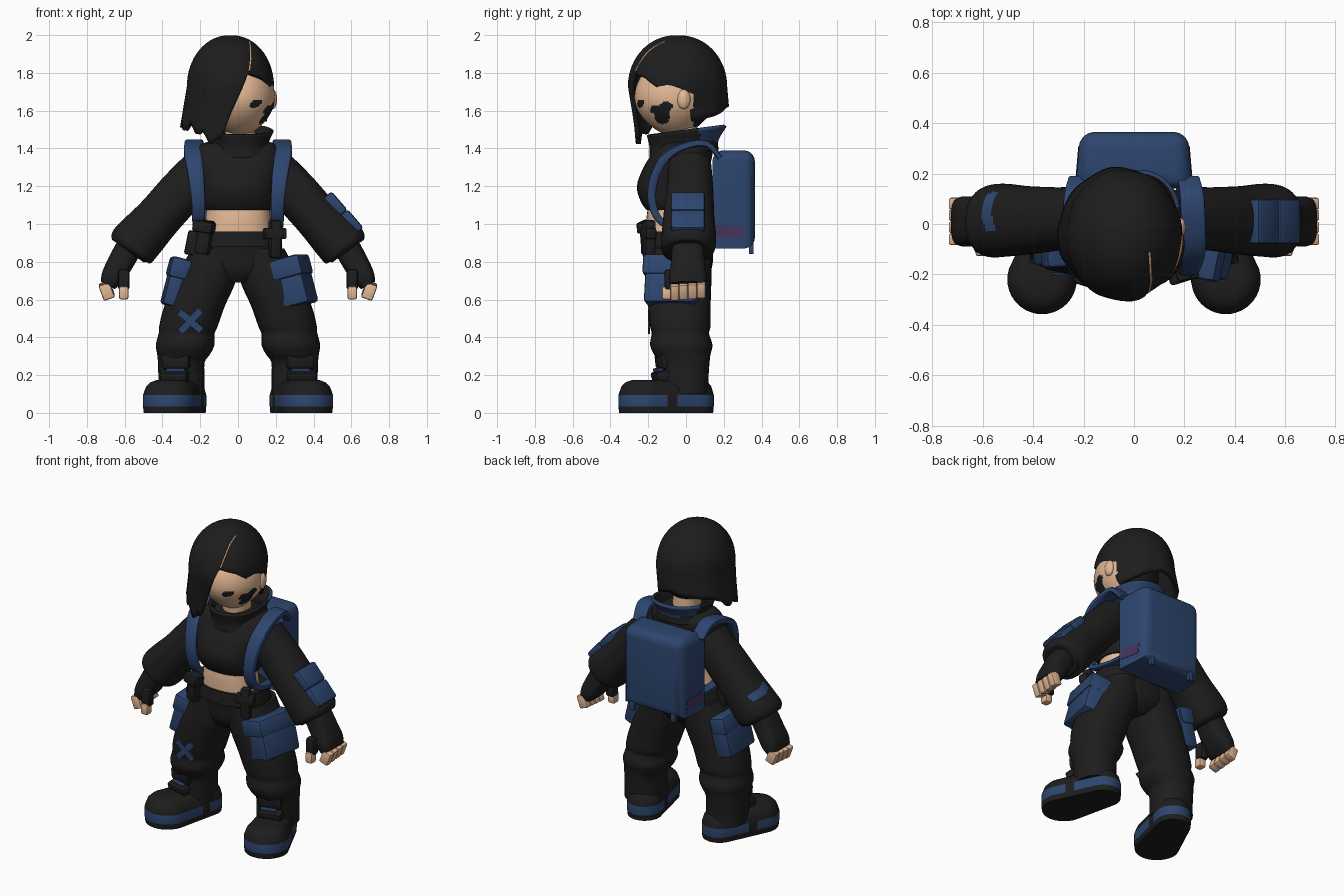
import bpy, bmesh, math
from mathutils import Vector
from math import sin, cos, pi, radians

if "Cube" in bpy.data.objects:
    bpy.data.objects.remove(bpy.data.objects["Cube"])


def material(name, rgb):
    m = bpy.data.materials.new(name)
    m.diffuse_color = (*rgb, 1)
    m.use_nodes = True
    m.node_tree.nodes["Principled BSDF"].inputs["Base Color"].default_value = m.diffuse_color
    return m


BLACK = material("black cloth", (0.0125, 0.0125, 0.0125))
BLUE = material("navy blue", (0.026, 0.06, 0.158))
SKIN = material("skin", (0.77, 0.48, 0.3))
PURPLE = material("dark purple", (0.06, 0.035, 0.11))


def finish(bm, name, mats, rule=None, angle=40):
    """Turn a bmesh into a shaded object; rule(face centre) picks the material slot."""
    bmesh.ops.recalc_face_normals(bm, faces=bm.faces)
    if rule:
        for f in bm.faces:
            f.material_index = int(rule(f.calc_center_median()))
    me = bpy.data.meshes.new(name)
    bm.to_mesh(me)
    bm.free()
    for m in mats:
        me.materials.append(m)
    ob = bpy.data.objects.new(name, me)
    bpy.context.collection.objects.link(ob)
    bpy.ops.object.select_all(action='DESELECT')
    ob.select_set(True)
    bpy.context.view_layer.objects.active = ob
    bpy.ops.object.shade_smooth_by_angle(angle=radians(angle))
    return ob


def skin_rings(bm, rings, caps=True):
    """Bridge closed rings of points with quads."""
    rows = [[bm.verts.new(p) for p in r] for r in rings]
    n = len(rows[0])
    for a, b in zip(rows, rows[1:]):
        for i in range(n):
            bm.faces.new((a[i], a[(i + 1) % n], b[(i + 1) % n], b[i]))
    if caps:
        bm.faces.new(rows[0])
        bm.faces.new(rows[-1])


def spline(pts, sub):
    out = []
    for i in range(len(pts) - 1):
        a, b, c, d = (pts[max(0, min(len(pts) - 1, i + k))] for k in (-1, 0, 1, 2))
        for s in range(sub):
            t = s / sub
            out.append([0.5 * (2 * q + (r - p) * t + (2 * p - 5 * q + 4 * r - w) * t * t
                               + (3 * q - p - 3 * r + w) * t ** 3) for p, q, r, w in zip(a, b, c, d)])
    return out + [list(pts[-1])]


def tube(name, pts, mats, side=None, n=32, sub=4, p=2.3, caps=True, rule=None, sx=1, warp=None):
    """Loft through (x, y, z, ru, rv); rings lie flat unless a side axis is given."""
    path = spline([(q[0] * sx, *q[1:]) for q in pts], sub)
    rings = []
    for i, q in enumerate(path):
        c, u, v = Vector(q[:3]), Vector((1, 0, 0)), Vector((0, 1, 0))
        if side:
            t = Vector(path[min(i + 1, len(path) - 1)][:3]) - Vector(path[max(i - 1, 0)][:3])
            u = Vector(side)
            v = t.cross(u).normalized()
        ring = []
        for k in range(n):
            a = 2 * pi * k / n
            ca, sa = cos(a), sin(a)
            w = c + u * q[3] * math.copysign(abs(ca) ** (2 / p), ca) + v * q[4] * math.copysign(abs(sa) ** (2 / p), sa)
            ring.append(warp(w) if warp else w)
        rings.append(ring)
    bm = bmesh.new()
    skin_rings(bm, rings, caps)
    return finish(bm, name, mats, rule)


def box(name, loc, size, mat, rot=(0, 0, 0), bevel=0.012, seg=2):
    bm = bmesh.new()
    bmesh.ops.create_cube(bm, size=1)
    bmesh.ops.scale(bm, vec=size, verts=bm.verts)
    if bevel:
        bmesh.ops.bevel(bm, geom=bm.edges[:], offset=bevel, segments=seg, affect='EDGES', profile=0.5)
    ob = finish(bm, name, [mat])
    ob.location, ob.rotation_euler = loc, rot
    return ob


def thicken(ob, t, shift=0):
    m = ob.modifiers.new("thickness", 'SOLIDIFY')
    m.thickness, m.offset, m.material_offset, m.material_offset_rim = t, -1, shift, shift


# Head: sphere narrowed toward the chin, with painted eyes, cheek patch and dark scalp
def face_paint(c):
    eye = any(((c.x - x) / 0.034) ** 2 + ((c.z - 1.637 - 0.25 * (c.x - x)) / 0.019) ** 2 < 1
              for x in (0.095, -0.07)) and c.y < -0.1
    blots = ((-0.125, 1.575, 0.042, 0.045), (-0.105, 1.622, 0.034, 0.026), (-0.16, 1.605, 0.03, 0.024))
    patch = c.x > 0.08 and any(((c.y - y) / a) ** 2 + ((c.z - z) / b) ** 2 < 1 for y, z, a, b in blots)
    return eye or patch or c.y > 0.04


bm = bmesh.new()
bmesh.ops.create_uvsphere(bm, u_segments=128, v_segments=90, radius=1)
for v in bm.verts:
    k = 1 - 0.22 * max(0, -v.co.z) ** 2
    v.co = (0.01 + 0.185 * k * v.co.x, -0.06 + 0.212 * k * v.co.y, 1.67 + 0.205 * v.co.z)
finish(bm, "head", [SKIN, BLACK], face_paint)
tube("neck", [(0.01, -0.02, 1.38, 0.08, 0.09), (0.01, -0.03, 1.53, 0.08, 0.09)], [SKIN])
bm = bmesh.new()
bmesh.ops.create_uvsphere(bm, u_segments=16, v_segments=10, radius=1)
bmesh.ops.scale(bm, vec=(0.022, 0.036, 0.052), verts=bm.verts)
finish(bm, "ear", [SKIN]).location = (0.185, -0.012, 1.66)

# Hair: draped shell whose hem height depends on the angle around the head
HEM = [(0, 1.70), (14, 1.63), (20, 1.54), (50, 1.57), (90, 1.63), (150, 1.59), (180, 1.52), (215, 1.51),
       (240, 1.44), (256, 1.45), (276, 1.63), (295, 1.8), (320, 1.77), (340, 1.71), (360, 1.70)]


def hem(d):
    for (a, za), (b, zb) in zip(HEM, HEM[1:]):
        if a <= d <= b:
            z = za + (zb - za) * (d - a) / (b - a)
            return z + (0.02 * sin(radians(d * 16)) if 165 < d < 250 else 0)


def hair_point(d, z):
    a = radians(d)
    k = max(0, (1.73 - z) / 0.23)
    r = math.sqrt(max(0, 1 - ((z - 1.73) / 0.27) ** 2)) ** 0.95 if z > 1.73 else 1
    r *= 1 - 0.17 * k * cos(a) - 0.14 * k * max(0, -sin(a)) + 0.06 * k * max(0, sin(a))
    r *= 1 + 0.012 * sin(radians(d * 8)) * min(1, max(0, (1.95 - z) * 4))
    return Vector((-0.04 + 0.23 * r * cos(a), -0.045 + 0.262 * r * sin(a), z))


bm = bmesh.new()
STEPS, COLS = 20, 120
skin_rings(bm, [[hair_point(360 * i / COLS, 1.999 - (1.999 - hem(360 * i / COLS)) * (j / STEPS) ** 1.5)
                 for i in range(COLS)] for j in range(STEPS + 1)], caps=False)
bmesh.ops.contextual_create(bm, geom=[e for e in bm.edges if e.is_boundary and
                                      all(v.co.z > 1.99 for v in e.verts)])
thicken(finish(bm, "hair", [BLACK], angle=60), 0.025)
part = [(*hair_point(d, z), 0.005, 0.005) for d, z in ((297, 1.81), (304, 1.88), (312, 1.93), (330, 1.965))]
tube("hair_parting", part, [SKIN], side=(1, 0, 0), n=8)

# Torso, waist, belt and hips
tube("cropped_top", [(0, -0.07, 1.075, 0.18, 0.14), (0, -0.075, 1.12, 0.2, 0.165), (0, -0.075, 1.2, 0.205, 0.185),
                     (0, -0.05, 1.3, 0.23, 0.175), (0, -0.02, 1.37, 0.235, 0.16), (0, -0.01, 1.42, 0.2, 0.14),
                     (0.01, 0, 1.45, 0.11, 0.1)], [BLACK])
tube("waist", [(0, -0.07, 0.9, 0.19, 0.14), (0, -0.075, 1.02, 0.172, 0.135), (0, -0.07, 1.1, 0.17, 0.13)], [SKIN])
tube("belt", [(0, -0.05, 0.88, 0.235, 0.182), (0, -0.05, 0.96, 0.222, 0.175)], [BLACK], sub=1)
tube("hips", [(0, -0.04, 0.69, 0.09, 0.11), (0, -0.03, 0.75, 0.19, 0.16), (0, -0.03, 0.84, 0.232, 0.172),
              (0, -0.05, 0.94, 0.21, 0.165)], [BLACK])
box("belt_pouch", (-0.175, -0.2, 0.93), (0.075, 0.07, 0.18), BLACK, (0, 0.15, -0.3))
box("belt_pouch_flap", (-0.18, -0.21, 0.985), (0.11, 0.08, 0.06), BLACK, (0, 0.15, -0.3))
box("belt_clip", (0.195, -0.195, 0.92), (0.06, 0.06, 0.2), BLACK, (0, 0, 0.3))
box("belt_clip_bar", (0.195, -0.2, 0.95), (0.12, 0.06, 0.06), BLACK, (0, 0, 0.3))
box("hip_pouch", (-0.245, -0.08, 0.9), (0.06, 0.14, 0.13), BLACK, (0, 0.2, 0))

# Flared collar, black lining, tilted up at the back where the outer shell turns blue
thicken(tube("collar", [(0.015, -0.01, 1.37, 0.15, 0.165), (0.015, -0.01, 1.43, 0.13, 0.165),
                        (0.015, 0.005, 1.5, 0.158, 0.195)], [BLACK, BLACK, BLUE], n=48, sub=5, caps=False,
             rule=lambda c: c.y > 0.07 and c.z > 1.44,
             warp=lambda w: w + Vector((0, 0, 0.13 * w.y))), 0.018, 1)


def foot_ring(sx, scale, z):
    """Outline around a heel circle and a larger toe circle."""
    ring = []
    for k in range(40):
        n = Vector((cos(2 * pi * k / 40), sin(2 * pi * k / 40)))
        c, r = max(((Vector((0.275, 0.04)), 0.107), (Vector((0.365, -0.22)), 0.138)), key=lambda q: q[0].dot(n) + q[1])
        q = c + n * r * scale
        ring.append((q.x * sx, q.y, z))
    return ring


for sx, tag in ((1, "left_"), (-1, "right_")):
    # Sleeve, glove and fingers
    tube(tag + "sleeve", [(0.18, 0.02, 1.3, 0.115, 0.115), (0.3, 0.02, 1.17, 0.125, 0.122), (0.42, 0.015, 1.035, 0.135, 0.122),
                          (0.52, 0.015, 0.925, 0.145, 0.132), (0.565, 0.01, 0.875, 0.14, 0.13), (0.58, 0.01, 0.855, 0.11, 0.1)],
         [BLACK, BLUE], side=(0, 1, 0), n=72, sub=14, sx=sx,
         rule=lambda c: -0.03 < c.y < 0.125 and c.z > 0.9 and abs(c.x + 0.585 - 4 * (c.y - 0.045) ** 2) < 0.02)
    tube(tag + "glove", [(0.58, 0.01, 0.87, 0.085, 0.07), (0.625, 0.01, 0.79, 0.09, 0.068), (0.665, 0.01, 0.72, 0.1, 0.06),
                         (0.69, 0.01, 0.675, 0.092, 0.042)], [BLACK], side=(0, 1, 0), p=3, sx=sx)
    for i in range(4):
        box(f"{tag}finger_{i}", (0.695 * sx, -0.06 + 0.047 * i, 0.642 + 0.004 * i), (0.062, 0.047, 0.085), SKIN,
            (0, 0.35 * sx, 0), 0.01)
    box(tag + "thumb_sleeve", (0.605 * sx, -0.085, 0.705), (0.06, 0.06, 0.11), BLACK, (0, 0, 0), 0.014)
    box(tag + "thumb", (0.605 * sx, -0.1, 0.635), (0.05, 0.055, 0.07), SKIN, (0, 0, 0), 0.012)

    # Trouser leg with bunched folds, tucked into the boot
    tube(tag + "leg", [(0.125, -0.03, 0.87, 0.12, 0.165), (0.165, -0.035, 0.72, 0.16, 0.17), (0.232, -0.035, 0.56, 0.16, 0.165),
                       (0.262, -0.03, 0.46, 0.155, 0.16), (0.272, -0.03, 0.42, 0.148, 0.152), (0.28, -0.025, 0.36, 0.155, 0.165),
                       (0.288, -0.02, 0.31, 0.14, 0.15), (0.3, -0.01, 0.27, 0.124, 0.135), (0.3, -0.01, 0.2, 0.122, 0.13),
                       (0.3, -0.01, 0.1, 0.122, 0.13)], [BLACK], sx=sx)
    # Boot: black tread, blue welt broken at the arch, domed toe
    bm = bmesh.new()
    skin_rings(bm, [foot_ring(sx, s, z) for s, z in ((0.97, 0), (1, 0.035), (1, 0.094), (0.96, 0.11),
                                                     (0.88, 0.14), (0.72, 0.162), (0.45, 0.175))])
    bmesh.ops.subdivide_edges(bm, edges=[e for e in bm.edges if e.calc_length() > 0.1], cuts=9, use_grid_fill=True)
    finish(bm, tag + "boot", [BLACK, BLUE], lambda c: 0.035 < c.z < 0.094 and not -0.095 < c.y < -0.045)
    box(tag + "boot_flap", (0.325 * sx, -0.115, 0.275), (0.15, 0.07, 0.08), BLACK, (0.1, 0, 0.25 * sx), 0.015)
    box(tag + "boot_lace_pad", (0.335 * sx, -0.13, 0.195), (0.15, 0.08, 0.06), BLACK, (0.3, 0, 0.25 * sx), 0.015)
    box(tag + "boot_strap", (0.33 * sx, -0.148, 0.23), (0.1, 0.03, 0.014), BLUE, (0.2, 0, 0.25 * sx), 0)

    # Shoulder strap and pack details
    tube(tag + "strap", [(0.215, 0.18, 1.35, 0.045, 0.014), (0.23, 0.11, 1.425, 0.048, 0.018), (0.235, 0, 1.415, 0.05, 0.02),
                         (0.235, -0.1, 1.36, 0.05, 0.024), (0.222, -0.165, 1.25, 0.042, 0.024), (0.21, -0.18, 1.12, 0.036, 0.022),
                         (0.208, -0.13, 1.01, 0.034, 0.018), (0.205, 0, 0.97, 0.03, 0.014), (0.195, 0.17, 0.96, 0.03, 0.014)],
         [BLUE], side=(1, 0, 0), n=16, p=5, sx=sx)
    box(tag + "pack_tab", (0.15 * sx, 0.345, 0.87), (0.035, 0.025, 0.06), BLUE, bevel=0.005)
    box(tag + "pack_stain", (0.2235 * sx, 0.23, 0.958), (0.009, 0.15, 0.065), PURPLE, (-0.1, 0, 0.085 * sx), 0)

    # Thigh cargo pocket with flap; the left one wraps round to the front of the thigh
    turn, deep, cy = (-0.2, 0.2, -0.045) if sx > 0 else (-0.05, 0.11, -0.015)
    nx, ny = cos(turn) * sx, sin(turn)
    for part_name, out, z, wide, high in (("pocket", 0.197, 0.685, 0.28, 0.25), ("pocket_flap", 0.207, 0.765, 0.3, 0.11)):
        base, o = 0.18 + (0.69 - z) * 0.27, out - deep / 2
        box(tag + part_name, (base * sx + nx * o, cy + ny * o, z), (deep, wide, high), BLUE, (0, -0.26 * sx, turn * sx), 0.018)

# Backpack with rounded edges, narrowing toward the rear
bm = bmesh.new()
bmesh.ops.create_cube(bm, size=1)
bmesh.ops.scale(bm, vec=(0.466, 0.225, 0.52), verts=bm.verts)
bmesh.ops.bevel(bm, geom=[e for e in bm.edges if all(v.co.y > 0 or v.co.z > 0 for v in e.verts)],
                offset=0.06, segments=5, affect='EDGES', profile=0.5)
for v in bm.verts:
    v.co.x *= 1 - 0.35 * max(0, v.co.y + 0.1125)
finish(bm, "backpack", [BLUE]).location = (0, 0.2525, 1.13)

# Sleeve pocket in two panels, and crossed patch on the other knee
for i, (x, z) in enumerate(((0.515, 1.105), (0.6, 1.01))):
    box(f"sleeve_pocket_{i}", (x, 0.01, z), (0.13, 0.18, 0.06), BLUE, (0, 0.857, 0), 0.015)
for i, a in enumerate((0.7, -0.8)):
    box(f"knee_patch_{i}", (-0.252, -0.197, 0.485), (0.155, 0.009, 0.036), BLUE, (0.05, a, 0), 0)
